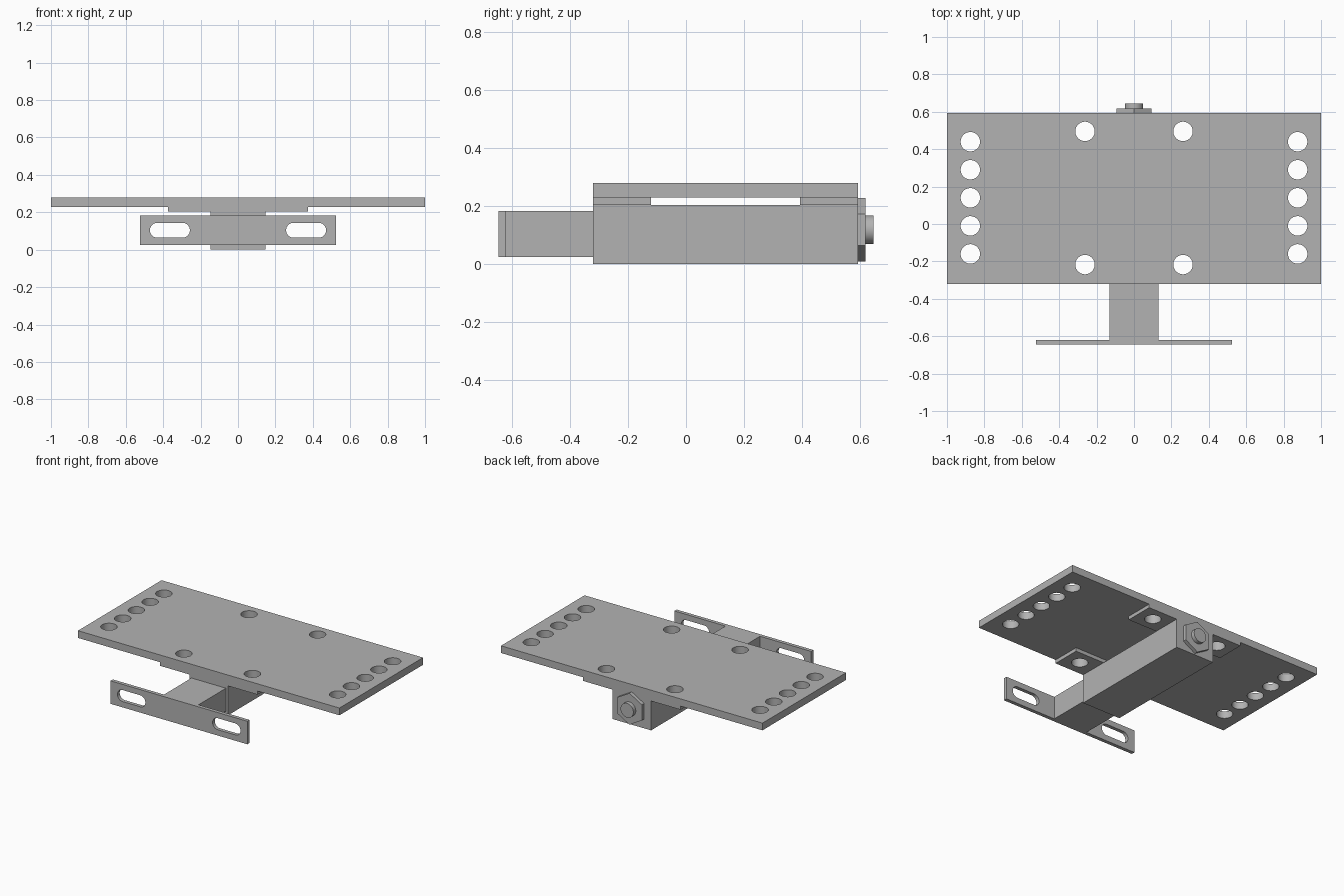
import bpy, bmesh, math
from mathutils import Matrix

if "Cube" in bpy.data.objects:
    bpy.data.objects.remove(bpy.data.objects["Cube"])

steel = bpy.data.materials.new("steel grey")
steel.diffuse_color = (0.45, 0.45, 0.45, 1)
steel.use_nodes = True
steel.node_tree.nodes["Principled BSDF"].inputs["Base Color"].default_value = steel.diffuse_color


def rect(x0, x1, y0, y1):
    return [(x0, y0), (x1, y0), (x1, y1), (x0, y1)]


def slot(cx, cy, r, half=0.0, n=32):
    """Round hole, or a rounded slot when half > 0."""
    pts = []
    for i in range(n):
        a = 2 * math.pi * (i + 0.5) / n
        shift = half if math.cos(a) > 0 else -half
        pts.append((cx + shift + r * math.cos(a), cy + r * math.sin(a)))
    return pts


def ngon(cx, cy, r, n):
    return [(cx + r * math.sin(2 * math.pi * i / n), cy + r * math.cos(2 * math.pi * i / n))
            for i in range(n)]


def extrude(name, loops, lo, hi, axis="Z"):
    """Extrude an outline (first loop) with holes (other loops) from lo to hi.
    axis Z: loops are (x, y).  axis Y: loops are (x, z)."""
    cu = bpy.data.curves.new(name, "CURVE")
    cu.dimensions = "2D"
    cu.fill_mode = "BOTH"
    cu.extrude = (hi - lo) / 2
    for loop in loops:
        sp = cu.splines.new("POLY")
        sp.points.add(len(loop) - 1)
        for p, (u, v) in zip(sp.points, loop):
            p.co = (u, v, 0, 1)
        sp.use_cyclic_u = True
    tmp = bpy.data.objects.new(name + "_outline", cu)
    bpy.context.collection.objects.link(tmp)
    dg = bpy.context.evaluated_depsgraph_get()
    me = bpy.data.meshes.new_from_object(tmp.evaluated_get(dg))
    bpy.data.objects.remove(tmp)

    mid = (lo + hi) / 2
    if axis == "Y":
        me.transform(Matrix.Translation((0, mid, 0)) @ Matrix.Rotation(math.pi / 2, 4, "X"))
    else:
        me.transform(Matrix.Translation((0, 0, mid)))
    bm = bmesh.new()
    bm.from_mesh(me)
    bmesh.ops.remove_doubles(bm, verts=bm.verts, dist=1e-5)
    bmesh.ops.recalc_face_normals(bm, faces=bm.faces)
    bm.to_mesh(me)
    bm.free()
    me.name = name
    me.materials.clear()
    me.materials.append(steel)
    ob = bpy.data.objects.new(name, me)
    bpy.context.collection.objects.link(ob)
    bpy.ops.object.select_all(action="DESELECT")
    ob.select_set(True)
    bpy.context.view_layer.objects.active = ob
    bpy.ops.object.shade_smooth_by_angle(angle=math.radians(30))
    return ob


FRONT, BACK = -0.32, 0.593
HOLE = 0.052
side_holes = [slot(s * 0.875, 0.44 - 0.15 * i, HOLE) for s in (-1, 1) for i in range(5)]
strap_holes = {y: [slot(s * 0.262, y, HOLE) for s in (-1, 1)] for y in (-0.217, 0.495)}

# Top plate with all its holes
extrude("top_plate",
        [rect(-1, 1, FRONT, BACK)] + side_holes + strap_holes[-0.217] + strap_holes[0.495],
        0.228, 0.278)

# Spacer straps between plate and tube
extrude("front_strap", [rect(-0.373, 0.373, FRONT, -0.12)] + strap_holes[-0.217], 0.203, 0.228)
extrude("back_strap", [rect(-0.373, 0.373, 0.393, BACK)] + strap_holes[0.495], 0.203, 0.228)

# Outer tube and the narrower bar sliding out of its front
extrude("outer_tube", [rect(-0.148, 0.148, FRONT, BACK)], 0, 0.203)
extrude("inner_bar", [rect(-0.132, 0.132, -0.62, FRONT)], 0.024, 0.183)

# Front mounting flange with two slots
extrude("mounting_flange",
        [rect(-0.523, 0.523, 0.024, 0.183)] + [slot(s * 0.364, 0.104, 0.04, 0.067) for s in (-1, 1)],
        -0.645, -0.62, "Y")

# Hex nut and bolt end at the back
extrude("hex_nut", [ngon(0, 0.118, 0.109, 6)], BACK, 0.618, "Y")
extrude("bolt_end", [ngon(0, 0.118, 0.049, 32)], 0.618, 0.645, "Y")
